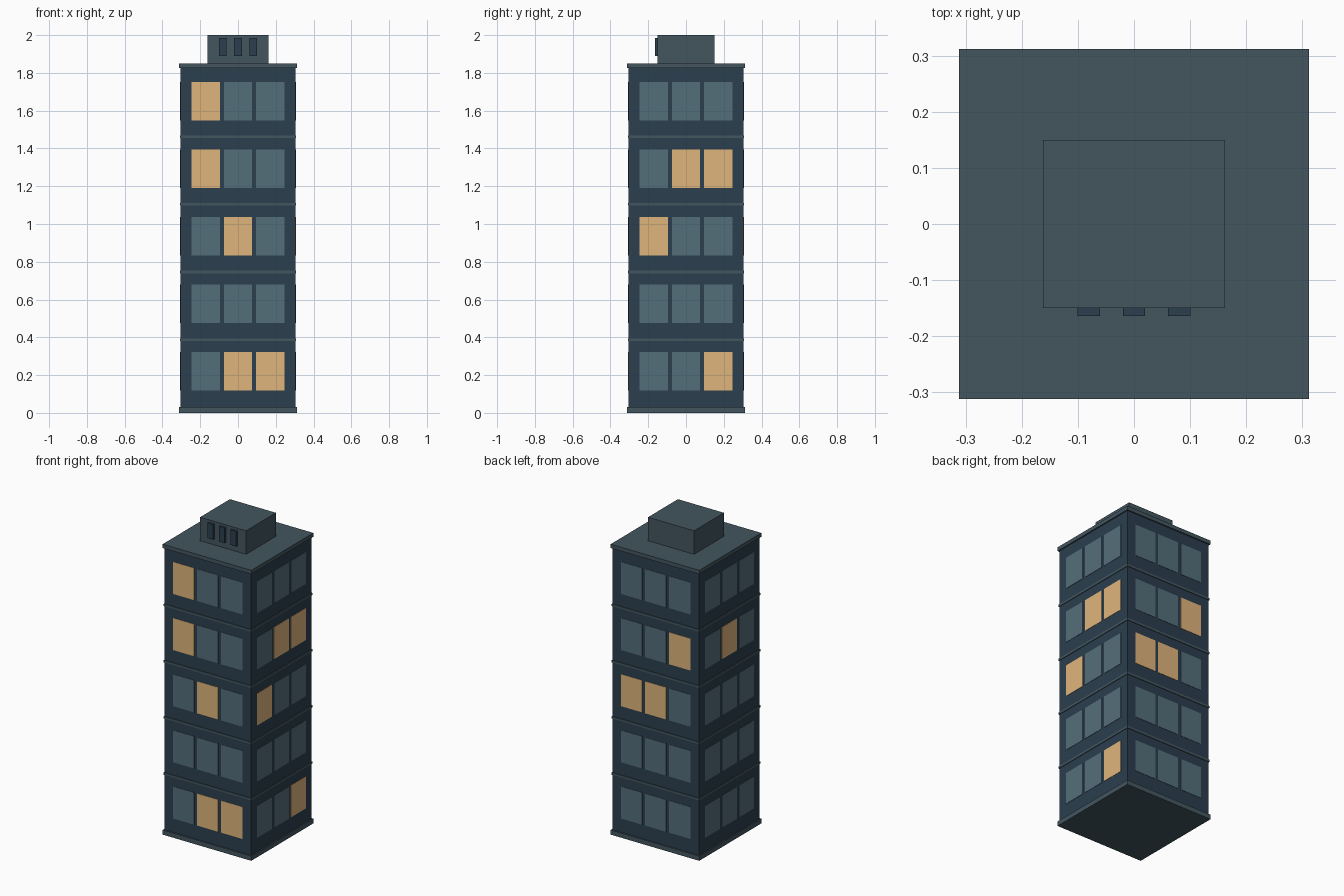
import bpy
from math import pi
from mathutils import Matrix, Vector

if "Cube" in bpy.data.objects:
    bpy.data.objects.remove(bpy.data.objects["Cube"])


def material(name, hex_rgb):
    def lin(c):
        c /= 255
        return c / 12.92 if c < 0.04045 else ((c + 0.055) / 1.055) ** 2.4
    m = bpy.data.materials.new(name)
    m.diffuse_color = (*[lin(int(hex_rgb[i:i + 2], 16)) for i in (0, 2, 4)], 1)
    m.use_nodes = True
    m.node_tree.nodes["Principled BSDF"].inputs["Base Color"].default_value = m.diffuse_color
    return m


WALL = material("wall", "2B3E4E")
TRIM = material("trim", "43565F")
GLASS = material("dark_glass", "546E7A")
LIT = material("lit_glass", "E0B57C")
VENT = material("vent", "2B3E4E")


def box(name, center, size, mat, turn=0):
    """Axis-aligned box, turned about the tower axis by quarter turns."""
    bpy.ops.mesh.primitive_cube_add(size=1)
    ob = bpy.context.object
    ob.name = name
    ob.data.transform(Matrix.Rotation(turn * pi / 2, 4, 'Z')
                      @ Matrix.Translation(Vector(center))
                      @ Matrix.Diagonal((*size, 1)))
    ob.data.materials.append(mat)
    return ob


def slab(name, half_x, half_y, z0, z1, mat):
    return box(name, (0, 0, (z0 + z1) / 2), (2 * half_x, 2 * half_y, z1 - z0), mat)


BASE, FLOOR, HALF = 0.03, 0.358, 0.304

# Main tower, base and roof
slab("base_plinth", 0.312, 0.312, 0, BASE, TRIM)
slab("tower_body", HALF, HALF, BASE, 1.825, WALL)
slab("roof_slab", 0.312, 0.312, 1.825, 1.85, TRIM)

# Bands between floors
for i in range(1, 5):
    z = BASE + FLOOR * i
    slab(f"floor_band_{i}", 0.308, 0.308, z - 0.007, z + 0.007, TRIM)

# Windows: (floor, column) pairs that are lit, columns left to right from outside
lit = {
    "front": {(0, 1), (0, 2), (2, 1), (3, 0), (4, 0)},
    "right": {(0, 2), (2, 0), (3, 1), (3, 2)},
    "back": {(2, 0), (2, 1), (3, 2)},
    "left": {(3, 1)},
}
for turn, (side, on) in enumerate(lit.items()):
    for f in range(5):
        for c in range(3):
            box(f"{side}_window_{f}_{c}",
                ((c - 1) * 0.17, -HALF, 0.221 + f * 0.3575),
                (0.15, 0.004, 0.204),
                LIT if (f, c) in on else GLASS, turn)

# Rooftop plant room with front vents
slab("plant_room", 0.162, 0.15, 1.85, 2.0, TRIM)
for i in range(3):
    box(f"plant_room_vent_{i}", ((i - 1) * 0.081, -0.155, 1.937),
        (0.04, 0.018, 0.096), VENT)
